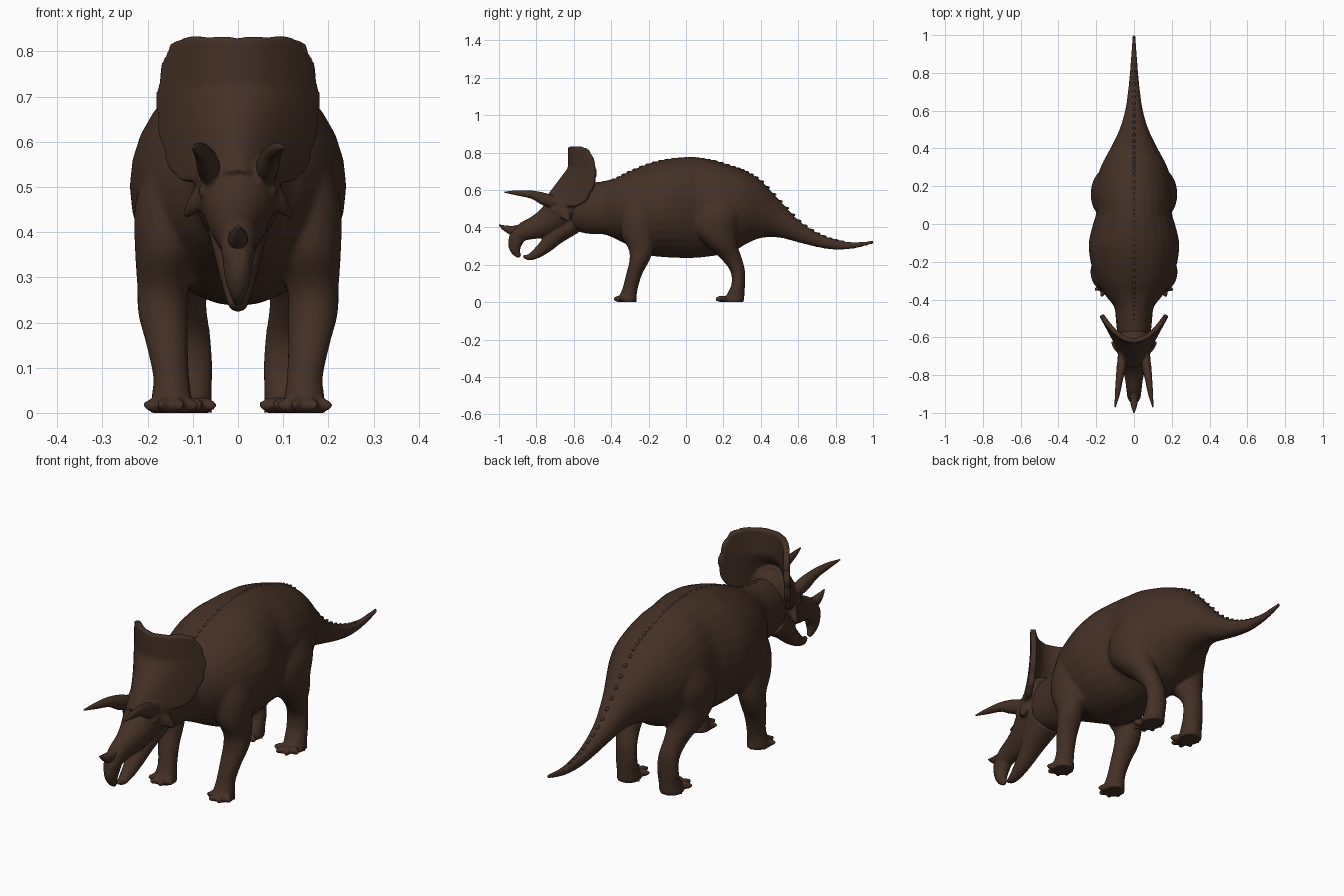
import bpy, bmesh, math
from mathutils import Vector, Matrix

if "Cube" in bpy.data.objects:
    bpy.data.objects.remove(bpy.data.objects["Cube"])

hide = bpy.data.materials.new("dark brown hide")
hide.diffuse_color = (0.058, 0.030, 0.019, 1)
hide.use_nodes = True
hide.node_tree.nodes["Principled BSDF"].inputs["Base Color"].default_value = hide.diffuse_color


def smooth(rows, n=5):
    """Catmull-Rom interpolation of number rows."""
    out = []
    for i in range(len(rows) - 1):
        a, b, c, d = rows[max(i - 1, 0)], rows[i], rows[i + 1], rows[min(i + 2, len(rows) - 1)]
        for k in range(n):
            t = k / n
            out.append(tuple(0.5 * (2 * q + (r - p) * t + (2 * p - 5 * q + 4 * r - s) * t * t
                                    + (3 * q - p - 3 * r + s) * t ** 3)
                             for p, q, r, s in zip(a, b, c, d)))
    return out + [tuple(rows[-1])]


def finish(name, bm):
    bmesh.ops.recalc_face_normals(bm, faces=bm.faces)
    for f in bm.faces:
        f.smooth = True
    me = bpy.data.meshes.new(name)
    bm.to_mesh(me)
    bm.free()
    me.materials.append(hide)
    ob = bpy.data.objects.new(name, me)
    bpy.context.collection.objects.link(ob)
    return ob


def loft(name, rings, n=28):
    """Skin elliptical rings given as (centre, side axis, up axis)."""
    bm = bmesh.new()
    loops = [[bm.verts.new(c + u * math.cos(a) + v * math.sin(a))
              for a in (2 * math.pi * k / n for k in range(n))] for c, u, v in rings]
    for p, q in zip(loops, loops[1:]):
        for k in range(n):
            bm.faces.new((p[k], p[(k + 1) % n], q[(k + 1) % n], q[k]))
    bm.faces.new(loops[0])
    bm.faces.new(loops[-1])
    return finish(name, bm)


def along_y(name, rows):  # y, top, bottom, half width
    return loft(name, [(Vector((0, y, (t + b) / 2)), Vector((w, 0, 0)), Vector((0, 0, (t - b) / 2)))
                       for y, t, b, w in smooth(rows)])


def along_z(name, rows, s):  # z, x, y, x radius, y radius
    return loft(name, [(Vector((s * x, y, z)), Vector((rx, 0, 0)), Vector((0, ry, 0)))
                       for z, x, y, rx, ry in smooth(rows)])


def along_path(name, rows, s=1):  # x, y, z, width radius, depth radius
    pts = smooth(rows)
    rings = []
    for i, (x, y, z, w, d) in enumerate(pts):
        p, q = pts[max(i - 1, 0)], pts[min(i + 1, len(pts) - 1)]
        t = Vector((s * (q[0] - p[0]), q[1] - p[1], q[2] - p[2])).normalized()
        u = (Vector((1, 0, 0)) - t * t.x).normalized()
        rings.append((Vector((s * x, y, z)), u * w, t.cross(u) * d))
    return loft(name, rings, 16)


def blobs(name, items):  # centre, radii, turn about z
    bm = bmesh.new()
    for c, r, a in items:
        m = Matrix.Translation(c) @ Matrix.Rotation(a, 4, 'Z') @ Matrix.Diagonal((*r, 1))
        bmesh.ops.create_uvsphere(bm, u_segments=12, v_segments=8, radius=1, matrix=m)
    return finish(name, bm)


def fuse(name, parts, voxel, steps):
    """Join parts and blend them into one skin."""
    bpy.ops.object.select_all(action='DESELECT')
    for p in parts:
        p.select_set(True)
    bpy.context.view_layer.objects.active = parts[0]
    bpy.ops.object.join()
    ob = parts[0]
    ob.name = name
    m = ob.modifiers.new("skin", 'REMESH')
    m.mode, m.voxel_size, m.use_smooth_shade = 'VOXEL', voxel, True
    m = ob.modifiers.new("blend", 'SMOOTH')
    m.factor, m.iterations = 0.5, steps


# Torso, neck and tail
torso = [(-.66, .60, .42, .06), (-.60, .62, .385, .085), (-.52, .635, .365, .095),
         (-.44, .645, .362, .105), (-.38, .66, .34, .15), (-.30, .70, .30, .197),
         (-.20, .74, .252, .23), (-.10, .765, .24, .239), (0, .774, .236, .217),
         (.06, .773, .238, .200), (.15, .758, .248, .205), (.25, .727, .27, .192),
         (.32, .70, .31, .168), (.40, .65, .343, .125), (.50, .545, .345, .077),
         (.60, .44, .32, .047), (.70, .372, .295, .032), (.80, .335, .28, .022),
         (.90, .321, .287, .015), (1.0, .331, .311, .008)]
front = [(.56, .13, -.24, .07, .09), (.46, .15, -.25, .078, .10), (.36, .16, -.255, .068, .09),
         (.28, .166, -.24, .057, .066), (.22, .166, -.25, .055, .053), (.15, .157, -.277, .046, .043),
         (.08, .148, -.297, .040, .041), (.04, .147, -.308, .044, .045), (0, .147, -.312, .048, .05)]
hind = [(.60, .12, .18, .06, .09), (.48, .138, .165, .087, .13), (.38, .14, .155, .085, .118),
        (.30, .135, .195, .072, .082), (.24, .122, .238, .052, .059), (.17, .108, .275, .047, .040),
        (.10, .105, .28, .049, .036), (.05, .106, .268, .048, .045), (0, .108, .256, .052, .055)]
skin = [along_y("torso", torso)]
for s in (1, -1):
    skin += [along_z("front leg", front, s), along_z("hind leg", hind, s)]
    # Toes fanned around the front of each foot
    for x, y in ((.148, -.312), (.108, .232)):
        fan = []
        for deg in (-62, -22, 20, 60):
            a = math.radians(deg)
            fan.append((Vector((s * x + .036 * math.sin(a), y - .048 * math.cos(a), .017)),
                        (.014, .036, .018), a))
        skin.append(blobs("toes", fan))
fuse("body", skin, 0.008, 5)

# Frill: a curved shield with a scalloped rim, its middle flowing down onto the brow
half = smooth([(0, .828), (.07, .83), (.13, .826), (.160, .793), (.176, .73), (.180, .66),
               (.165, .58), (.14, .525), (.10, .515), (.05, .53), (0, .54)], 6)
outline = half + [(-x, z) for x, z in half[-2:0:-1]]


def shield(x, z):
    sweep = 0.75 * max(0, .72 - z) * math.exp(-(x / .10) ** 2)
    return (x, -.630 + 4.2 * x * x - sweep, z)


bm = bmesh.new()
mid, steps, n = .66, 10, len(outline)
grid = []
for j in range(1, steps + 1):
    ring = []
    for i, (x, z) in enumerate(outline):
        k = j / steps * (1 + (.02 * abs(math.sin(math.pi * i / 6)) if j == steps else 0))
        ring.append(bm.verts.new(shield(x * k, mid + (z - mid) * k)))
    grid.append(ring)
centre = bm.verts.new(shield(0, mid))
for i in range(n):
    bm.faces.new((centre, grid[0][i], grid[0][(i + 1) % n]))
    for p, q in zip(grid, grid[1:]):
        bm.faces.new((p[i], q[i], q[(i + 1) % n], p[(i + 1) % n]))
bmesh.ops.recalc_face_normals(bm, faces=bm.faces)
bmesh.ops.solidify(bm, geom=bm.faces[:], thickness=0.026)
frill = finish("frill", bm)

# Skull, hooked beak and open lower jaw
skull = [(-.54, .60, .44, .06), (-.60, .655, .41, .09), (-.65, .645, .385, .094),
         (-.69, .605, .37, .085), (-.73, .555, .355, .073), (-.78, .495, .342, .057),
         (-.83, .455, .335, .046), (-.88, .428, .325, .040), (-.92, .393, .305, .034),
         (-.945, .365, .31, .02)]
beak = [(0, -.89, .37, .036, .045), (0, -.914, .315, .032, .038),
        (0, -.910, .272, .022, .026), (0, -.888, .241, .009, .010)]
jaw = [(0, -.60, .42, .070, .055), (0, -.69, .358, .055, .048), (0, -.75, .300, .040, .038),
       (0, -.80, .260, .029, .027), (0, -.84, .240, .020, .017), (0, -.870, .247, .009, .008)]
head = [along_y("skull", skull), along_path("beak", beak), along_path("jaw", jaw), frill]
for s in (1, -1):
    # Brow bosses, cheek spikes and eyes
    head.append(along_path("cheek spike", [(.06, -.66, .50, .03, .04), (.092, -.645, .465, .02, .028),
                                           (.118, -.625, .435, .006, .007)], s))
    head.append(blobs("brow and eye", [(Vector((s * .062, -.715, .535)), (.026, .05, .032), 0),
                                       (Vector((s * .076, -.705, .49)), (.012, .018, .015), 0)]))
fuse("head", head, 0.006, 4)

# Horns
along_path("nose horn", [(0, -.86, .395, .022, .028), (0, -.92, .383, .022, .026),
                         (0, -.965, .395, .015, .016), (0, -1.0, .413, .003, .003)])
for s, side in ((1, "right"), (-1, "left")):
    along_path(f"{side} brow horn", [(.055, -.67, .52, .022, .025), (.066, -.75, .548, .025, .033),
                                     (.077, -.82, .574, .019, .022), (.088, -.90, .584, .013, .014),
                                     (.10, -.97, .588, .003, .003)], s)

# Low bumps along the spine
spine = [r for r in smooth(torso, 3) if -.5 < r[0] < .85]
blobs("spine bumps", [(Vector((0, y, t - .006)), (.008, .018, .008), 0) for y, t, b, w in spine])
